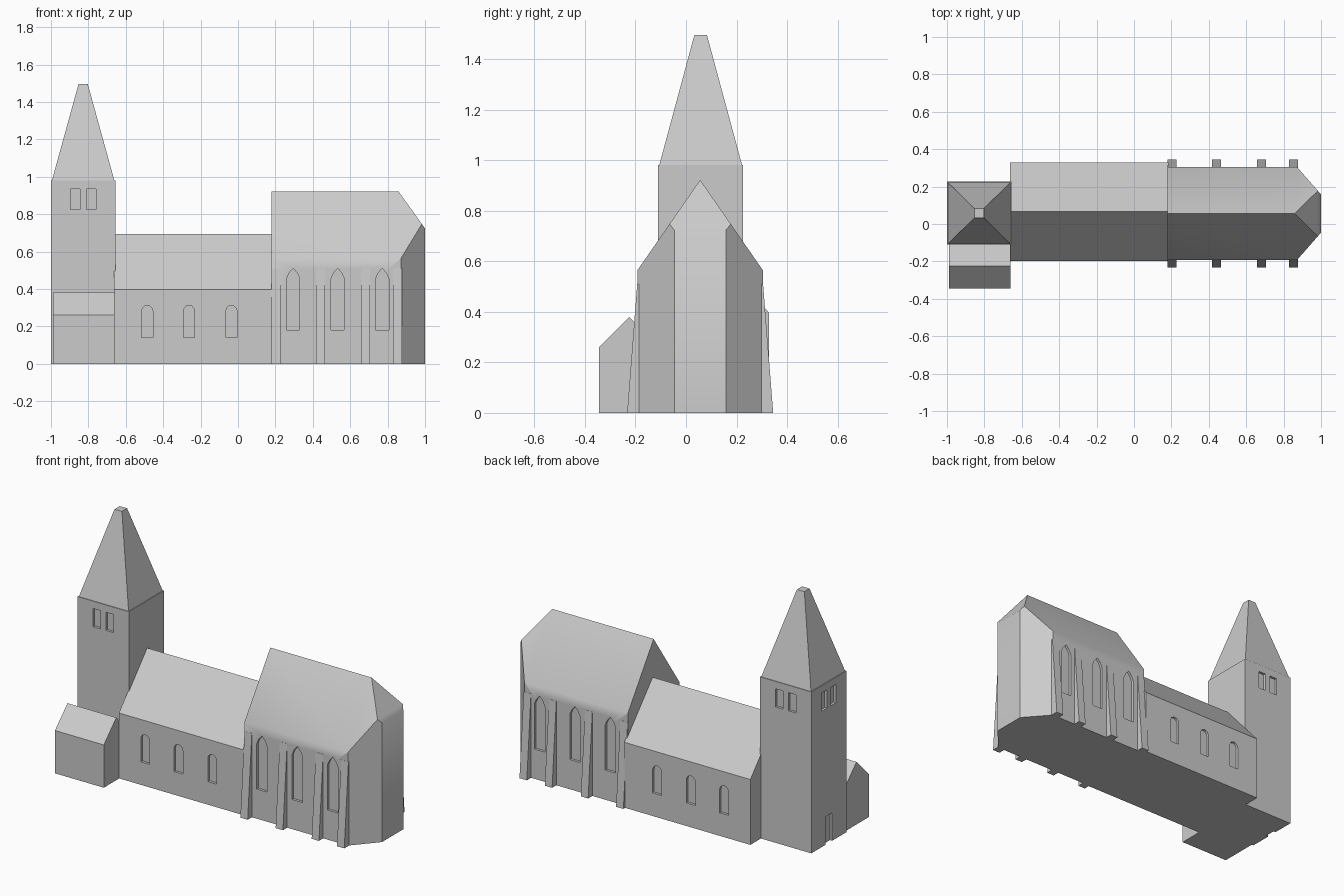
import bpy, bmesh, math
from mathutils import Vector

if "Cube" in bpy.data.objects:
    bpy.data.objects.remove(bpy.data.objects["Cube"])

stone = bpy.data.materials.new("pale_grey_stone")
stone.diffuse_color = (0.6, 0.6, 0.6, 1)
stone.use_nodes = True
stone.node_tree.nodes["Principled BSDF"].inputs["Base Color"].default_value = stone.diffuse_color


def add_object(name, bm):
    bmesh.ops.recalc_face_normals(bm, faces=bm.faces[:])
    mesh = bpy.data.meshes.new(name)
    bm.to_mesh(mesh)
    bm.free()
    mesh.materials.append(stone)
    ob = bpy.data.objects.new(name, mesh)
    bpy.context.collection.objects.link(ob)
    return ob


def prism(bm, points, offset):
    """Extrude a closed outline of 3D points along an offset."""
    face = bm.faces.new([bm.verts.new(p) for p in points])
    new = bmesh.ops.extrude_face_region(bm, geom=[face])["geom"]
    bmesh.ops.translate(bm, vec=Vector(offset),
                        verts=[g for g in new if isinstance(g, bmesh.types.BMVert)])


def gabled(name, x0, x1, y0, y1, eave, ridge):
    """Long block with a gable roof running along x."""
    bm = bmesh.new()
    outline = [(y0, 0), (y1, 0), (y1, eave), ((y0 + y1) / 2, ridge), (y0, eave)]
    prism(bm, [(x0, y, z) for y, z in outline], (x1 - x0, 0, 0))
    return add_object(name, bm)


def opening(bm, profile, centre, wall, axis, side, depth=0.015):
    """Cutter for a recess; profile is (across, height), wall faces side * axis."""
    start, run = wall + side * 0.03, -side * (depth + 0.03)
    if axis == "y":
        prism(bm, [(centre + a, start, z) for a, z in profile], (0, run, 0))
    else:
        prism(bm, [(start, centre + a, z) for a, z in profile], (run, 0, 0))


def rect(w, z0, z1):
    return [(-w, z0), (w, z0), (w, z1), (-w, z1)]


def cut(ob, bm):
    cutter = add_object(ob.name + "_opening_cutter", bm)
    cutter.hide_render = True
    cutter.hide_set(True)
    mod = ob.modifiers.new("openings", "BOOLEAN")
    mod.operation, mod.solver, mod.object = "DIFFERENCE", "EXACT", cutter


# Tower shaft
TX, TY = -0.828, 0.058
bm = bmesh.new()
prism(bm, [(-1, -0.11, 0), (-0.656, -0.11, 0), (-0.656, 0.226, 0), (-1, 0.226, 0)], (0, 0, 0.98))
tower = add_object("tower", bm)

# Belfry openings on three sides, and the west door
bm = bmesh.new()
for d in (-0.043, 0.043):
    opening(bm, rect(0.025, 0.825, 0.935), TX + d, -0.11, "y", -1)
    opening(bm, rect(0.025, 0.825, 0.935), TX + d, 0.226, "y", 1)
    opening(bm, rect(0.025, 0.825, 0.935), TY + d, -1, "x", -1)
opening(bm, rect(0.033, -0.05, 0.17), TY, -1, "x", -1)
cut(tower, bm)

# Spire with a small flat top
bm = bmesh.new()
rings = []
for hx, hy, z in ((0.167, 0.164, 0.98), (0.025, 0.025, 1.495)):
    rings.append([bm.verts.new((TX + sx * hx, TY + sy * hy, z))
                  for sx, sy in ((-1, -1), (1, -1), (1, 1), (-1, 1))])
low, top = rings
for i in range(4):
    j = (i + 1) % 4
    bm.faces.new((low[i], low[j], top[j], top[i]))
bm.faces.new(top)
bm.faces.new(low[::-1])
add_object("spire", bm)

# Porch beside the tower
gabled("porch", -0.988, -0.66, -0.345, -0.105, 0.26, 0.38)

# Nave with round-headed windows on both sides
nave = gabled("nave", -0.662, 0.185, -0.197, 0.328, 0.397, 0.693)
arch = [(-0.03, 0.14), (0.03, 0.14)]
arch += [(0.03 * math.cos(math.pi * k / 6), 0.28 + 0.032 * math.sin(math.pi * k / 6))
         for k in range(7)]
bm = bmesh.new()
for x in (-0.485, -0.262, -0.035):
    opening(bm, arch, x, -0.197, "y", -1)
    opening(bm, arch, x, 0.328, "y", 1)
cut(nave, bm)

# Choir with a three-sided end: footprint extruded, then sliced by the roof planes
Y0, Y1, MID = -0.192, 0.304, 0.056
bm = bmesh.new()
foot = [(0.178, Y0), (0.872, Y0), (1, -0.046), (1, 0.158), (0.872, Y1), (0.178, Y1)]
prism(bm, [(x, y, 0) for x, y in foot], (0, 0, 1.2))
slope = (0.922 - 0.565) / (MID - Y0)
for normal in ((0, -slope, 1), (0, slope, 1), (1.4, 0, 1)):
    res = bmesh.ops.bisect_plane(bm, geom=bm.verts[:] + bm.edges[:] + bm.faces[:],
                                 plane_co=(0.858, MID, 0.922), plane_no=normal,
                                 clear_outer=True)
    edges = [e for e in res["geom_cut"] if isinstance(e, bmesh.types.BMEdge)]
    bmesh.ops.edgenet_fill(bm, edges=edges)
choir = add_object("choir", bm)

# Pointed choir windows
bm = bmesh.new()
pointed = [(-0.035, 0.18), (0.035, 0.18), (0.035, 0.455), (0.022, 0.485),
           (0, 0.51), (-0.022, 0.485), (-0.035, 0.455)]
for x in (0.295, 0.533, 0.771):
    opening(bm, pointed, x, Y0, "y", -1)
    opening(bm, pointed, x, Y1, "y", 1)
cut(choir, bm)

# Tapering buttresses on both choir walls
for x in (0.179, 0.416, 0.658, 0.828):
    for label, wall, s in (("front", Y0, -1), ("back", Y1, 1)):
        bm = bmesh.new()
        prism(bm, [(x, wall - s * 0.01, 0), (x, wall + s * 0.041, 0),
                   (x, wall + s * 0.001, 0.51), (x, wall - s * 0.01, 0.51)], (0.049, 0, 0))
        add_object(label + "_buttress", bm)

# Soft eaves on the choir, crisp edges everywhere else
bpy.ops.object.select_all(action="DESELECT")
choir.select_set(True)
bpy.context.view_layer.objects.active = choir
bpy.ops.object.shade_smooth_by_angle(angle=math.radians(38))
